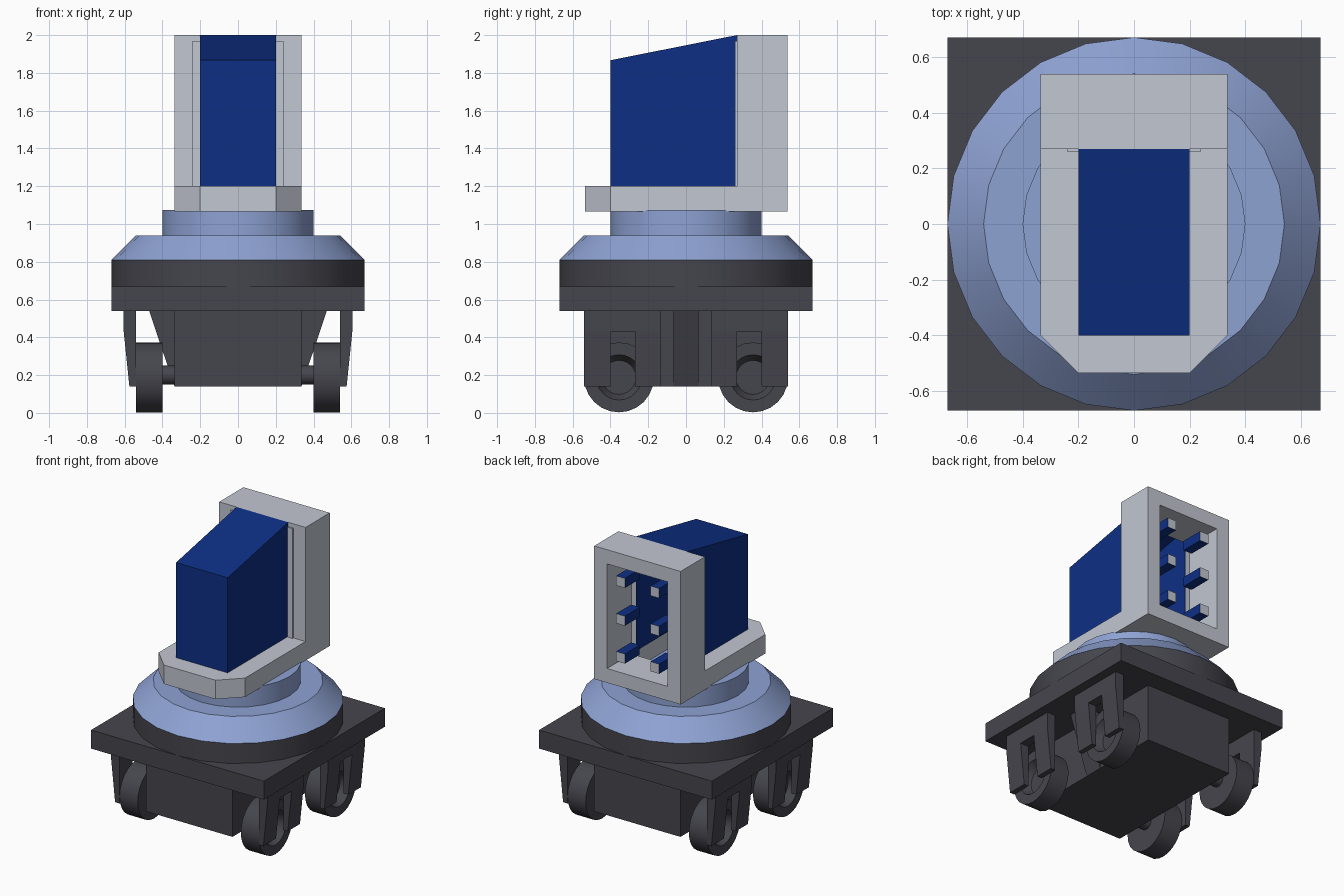
import bpy, bmesh, math
from mathutils import Vector

cube = bpy.data.objects.get("Cube")
if cube:
    bpy.data.objects.remove(cube)


def material(name, r, g, b):
    m = bpy.data.materials.new(name)
    m.use_nodes = True
    m.diffuse_color = (r, g, b, 1)
    bsdf = next(n for n in m.node_tree.nodes if n.type == 'BSDF_PRINCIPLED')
    bsdf.inputs["Base Color"].default_value = (r, g, b, 1)
    return m


DARK = material("dark grey", .06, .06, .075)
SKY = material("light blue", .27, .36, .65)
NAVY = material("navy blue", .004, .028, .23)
PALE = material("pale grey", .54, .57, .64)


def finish(name, bm, *mats):
    bmesh.ops.remove_doubles(bm, verts=bm.verts, dist=1e-5)
    bmesh.ops.recalc_face_normals(bm, faces=bm.faces)
    mesh = bpy.data.meshes.new(name)
    bm.to_mesh(mesh)
    bm.free()
    ob = bpy.data.objects.new(name, mesh)
    bpy.context.scene.collection.objects.link(ob)
    for m in mats:
        mesh.materials.append(m)
    return ob


def prism(name, outline, axis, lo, hi, *mats):
    """Extrude a 2D outline along an axis; outline holds the other two axes in order."""
    def point(p, d):
        c = list(p)
        c.insert("xyz".index(axis), d)
        return c
    bm = bmesh.new()
    face = bm.faces.new([bm.verts.new(point(p, lo)) for p in outline])
    ext = bmesh.ops.extrude_face_region(bm, geom=[face], use_keep_orig=True)
    verts = [v for v in ext["geom"] if isinstance(v, bmesh.types.BMVert)]
    shift = Vector(point((0, 0), hi - lo))
    bmesh.ops.translate(bm, verts=verts, vec=shift)
    return finish(name, bm, *mats)


def box(name, x, y, z, *mats):
    outline = [(x[0], y[0]), (x[1], y[0]), (x[1], y[1]), (x[0], y[1])]
    return prism(name, outline, "z", z[0], z[1], *mats)


def lathe(name, profile, mat, axis="z", center=(0, 0, 0), steps=24):
    """Spin (radius, distance) points about an axis."""
    bm = bmesh.new()
    if axis == "z":
        pts, ax = [(r, 0, d) for r, d in profile], (0, 0, 1)
    else:
        pts, ax = [(d, 0, r) for r, d in profile], (1, 0, 0)
    verts = [bm.verts.new(p) for p in pts]
    edges = [bm.edges.new(pair) for pair in zip(verts, verts[1:])]
    bmesh.ops.spin(bm, geom=verts + edges, cent=(0, 0, 0), axis=ax,
                   angle=2 * math.pi, steps=steps)
    bmesh.ops.translate(bm, verts=bm.verts, vec=center)
    ob = finish(name, bm, mat)
    bpy.ops.object.select_all(action='DESELECT')
    ob.select_set(True)
    bpy.context.view_layer.objects.active = ob
    bpy.ops.object.shade_smooth_by_angle(angle=math.radians(30))
    return ob


# Chassis and deck
box("chassis", (-.335, .335), (-.54, .54), (.14, .54), DARK)
box("deck_plate", (-.67, .67), (-.67, .67), (.54, .67), DARK)

# Running gear
for side, sx in (("left", 1), ("right", -1)):
    prism(f"{side}_gusset",
          [(sx * .32, .54), (sx * .47, .54), (sx * .336, .14), (sx * .32, .14)],
          "y", -.067, .067, DARK)
    for end, sy in (("front", -1), ("back", 1)):
        tag, y = f"{end}_{side}", sy * .355
        lathe(f"{tag}_wheel",
              [(0, sx * .40), (.185, sx * .40), (.185, sx * .54),
               (.12, sx * .54), (.09, sx * .48), (0, sx * .48)],
              DARK, "x", (0, y, .188))
        lathe(f"{tag}_axle", [(.05, sx * .32), (.05, sx * .42)],
              DARK, "x", (0, y, .2), 16)
        # Forked hanger outside the wheel
        xs = sorted((sx * .54, sx * .605))
        ys = sorted((sy * .135, sy * .54))
        box(f"{tag}_hanger", xs, ys, (.43, .54), DARK)
        for label, a, b in (("inner", .135, .27), ("outer", .40, .54)):
            lo, hi = sorted((sy * a, sy * b))
            prism(f"{tag}_{label}_prong",
                  [(sx * .54, .43), (sx * .605, .43), (sx * .575, .14), (sx * .54, .14)],
                  "y", lo, hi, DARK)

# Turntable
lathe("turntable_base", [(0, .67), (.67, .67), (.67, .81), (0, .81)], DARK)
lathe("turntable_cone", [(.67, .81), (.54, .94), (0, .94)], SKY)
lathe("turntable_collar", [(.4, .94), (.4, 1.075), (0, 1.075)], SKY)

# Cradle ring around the housing
Z0, Z1 = 1.067, 1.2
for side, sx in (("left", 1), ("right", -1)):
    box(f"{side}_cradle_rail", sorted((sx * .2, sx * .335)), (-.4, .27), (Z0, Z1), PALE)
prism("cradle_front",
      [(-.335, -.4), (-.2, -.535), (.2, -.535), (.335, -.4)], "z", Z0, Z1, PALE)

# Upright back frame with an opening
for side, sx in (("left", 1), ("right", -1)):
    box(f"{side}_frame_post", sorted((sx * .235, sx * .335)), (.27, .538), (Z0, 2), PALE)
    # Narrow lip where the housing meets the frame
    box(f"{side}_frame_lip", sorted((sx * .2, sx * .24)), (.26, .27), (1.16, 1.97), PALE)
box("frame_sill", (-.235, .235), (.27, .538), (Z0, 1.167), PALE)
box("frame_head", (-.235, .235), (.27, .538), (1.9, 2), PALE)

# Hollow housing with a sloping roof, open below and behind
housing = prism("housing", [(-.4, Z1), (.27, Z1), (.27, 2), (-.4, 1.867)],
                "x", -.2, .2, NAVY)
bm = bmesh.new()
bm.from_mesh(housing.data)
bm.normal_update()
opened = [f for f in bm.faces if f.normal.z < -.9 or f.normal.y > .9]
bmesh.ops.delete(bm, geom=opened, context='FACES')
bm.to_mesh(housing.data)
bm.free()
shell = housing.modifiers.new("Wall", 'SOLIDIFY')
shell.thickness = .006
shell.offset = -1

# Launch tubes with pale end caps
for side, sx in (("left", 1), ("right", -1)):
    for row in range(3):
        z = 1.27 + row * .265
        tube = box(f"{side}_tube_{row + 1}", sorted((sx * .1, sx * .167)),
                   (.37, .535), (z - .034, z + .034), NAVY, PALE)
        for f in tube.data.polygons:
            if f.normal.y > .9:
                f.material_index = 1
